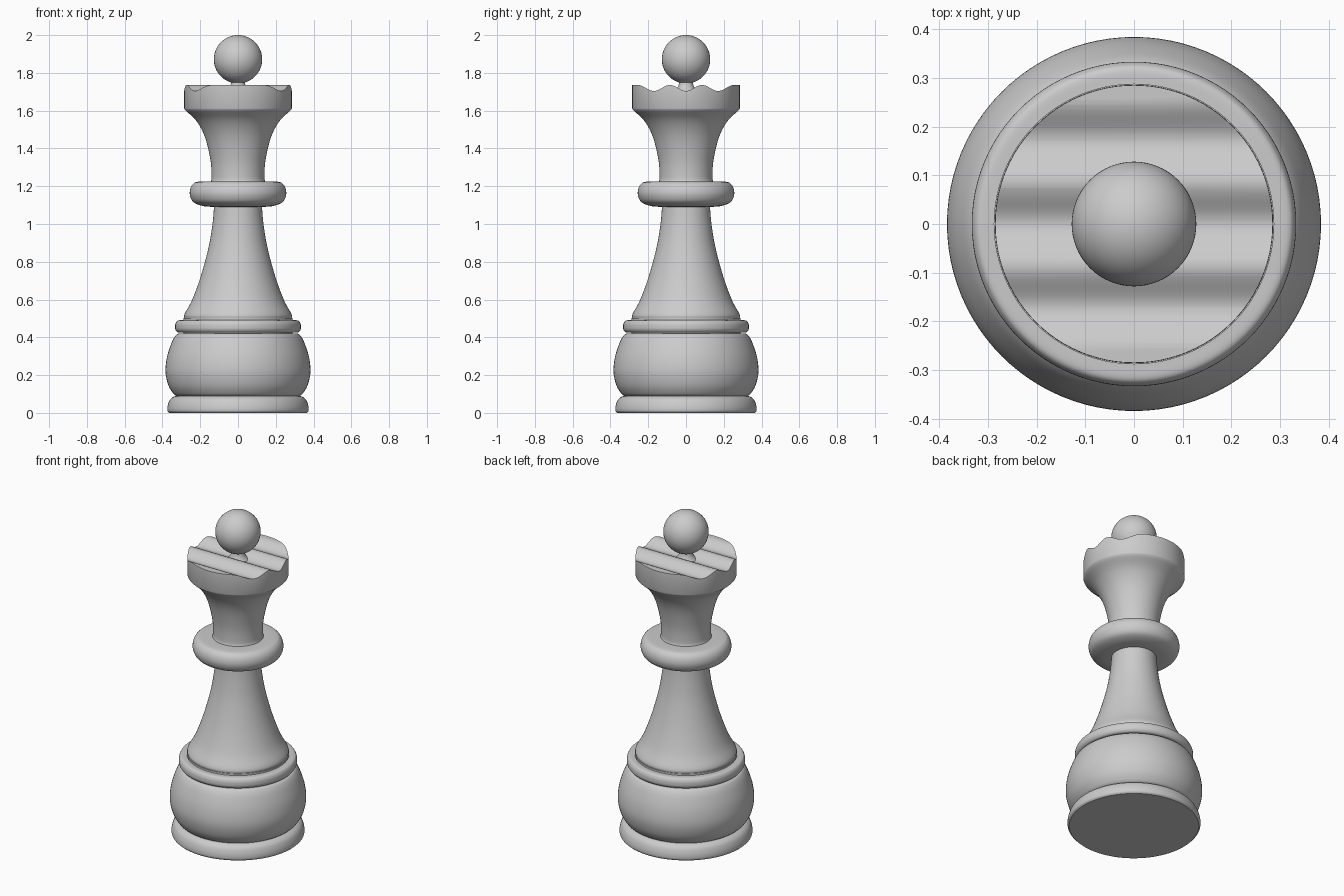
import bpy, bmesh, math
from mathutils import Vector

cube = bpy.data.objects.get("Cube")
if cube:
    bpy.data.objects.remove(cube)

SEGMENTS = 96
mat = bpy.data.materials.new("plain grey")
mat.use_nodes = True
grey = (0.6, 0.6, 0.6, 1)
mat.diffuse_color = grey
mat.node_tree.nodes["Principled BSDF"].inputs["Base Color"].default_value = grey


def spline(points, steps=5):
    """Smooth curve through a few (radius, height) points."""
    p = [Vector(q) for q in points]
    p = [2 * p[0] - p[1]] + p + [2 * p[-1] - p[-2]]
    out = []
    for a, b, c, d in zip(p, p[1:], p[2:], p[3:]):
        for i in range(steps):
            t = i / steps
            out.append(0.5 * (2 * b + (c - a) * t + (2 * a - 5 * b + 4 * c - d) * t ** 2
                              + (3 * b - a - 3 * c + d) * t ** 3))
    return out + [p[-2]]


def lathe(profile):
    """Spin a profile about z and cap both ends."""
    bm = bmesh.new()
    rings = []
    for r, z in profile:
        angles = [math.tau * i / SEGMENTS for i in range(SEGMENTS)]
        rings.append([bm.verts.new((r * math.cos(a), r * math.sin(a), z)) for a in angles])
    for low, high in zip(rings, rings[1:]):
        for i in range(SEGMENTS):
            j = (i + 1) % SEGMENTS
            bm.faces.new((low[i], low[j], high[j], high[i]))
    bm.faces.new(rings[0][::-1])
    bm.faces.new(rings[-1])
    return bm


def finish(name, bm):
    mesh = bpy.data.meshes.new(name)
    bm.to_mesh(mesh)
    bm.free()
    obj = bpy.data.objects.new(name, mesh)
    bpy.context.collection.objects.link(obj)
    mesh.materials.append(mat)
    bpy.ops.object.select_all(action="DESELECT")
    obj.select_set(True)
    bpy.context.view_layer.objects.active = obj
    bpy.ops.object.shade_smooth_by_angle(angle=math.radians(35))
    return obj


# Turned parts of the base and stem
parts = {
    "foot": [(.365, 0), (.374, .012), (.372, .04), (.36, .07), (.34, .086), (.32, .09)],
    "bulb": [(.325, .088), (.345, .105), (.37, .15), (.384, .22), (.375, .3),
             (.35, .375), (.33, .41), (.315, .42)],
    "base_ring": [(.29, .425), (.318, .426), (.331, .44), (.333, .458),
                  (.33, .475), (.318, .489), (.285, .491)],
    "stem": [(.284, .5), (.282, .525), (.242, .6), (.195, .73), (.155, .88),
             (.135, 1.0), (.126, 1.1)],
    "collar": [(.12, 1.09), (.185, 1.095), (.235, 1.115), (.254, 1.15),
               (.253, 1.185), (.238, 1.212), (.21, 1.224), (.12, 1.225)],
    "finial_neck": [(.075, 1.69), (.05, 1.715), (.038, 1.74), (.036, 1.775)],
}
for name, points in parts.items():
    finish(name, lathe(spline(points)))

# Short band joining the base ring and bulb
finish("base_band", lathe([(.288, .41), (.288, .502)]))

# Flared crown whose top is rippled along y
TOP, PITCH, DEPTH = 1.736, 0.17, 0.032
flare = spline([(.145, 1.22), (.14, 1.25), (.146, 1.34), (.175, 1.46), (.22, 1.545), (.282, 1.605)])
bm = lathe(flare + [Vector((.285, 1.612)), Vector((.285, TOP))])
cuts = 54
for i in range(1, cuts):
    y = -.285 + .57 * i / cuts
    faces = [f for f in bm.faces if all(v.co.z > TOP - .001 for v in f.verts)]
    geom = set(faces)
    for f in faces:
        geom.update(f.edges)
        geom.update(f.verts)
    bmesh.ops.bisect_plane(bm, geom=list(geom), dist=1e-5, plane_co=(0, y, 0), plane_no=(0, 1, 0))
for v in bm.verts:
    if v.co.z > TOP - .001 and abs(v.co.y) < 1.5 * PITCH:
        v.co.z -= DEPTH * (1 + math.cos(math.tau * v.co.y / PITCH)) / 2
finish("crown", bm)

# Ball finial
bm = bmesh.new()
bmesh.ops.create_uvsphere(bm, u_segments=64, v_segments=32, radius=.128)
bmesh.ops.translate(bm, verts=bm.verts, vec=(0, 0, 1.872))
finish("ball_finial", bm)
